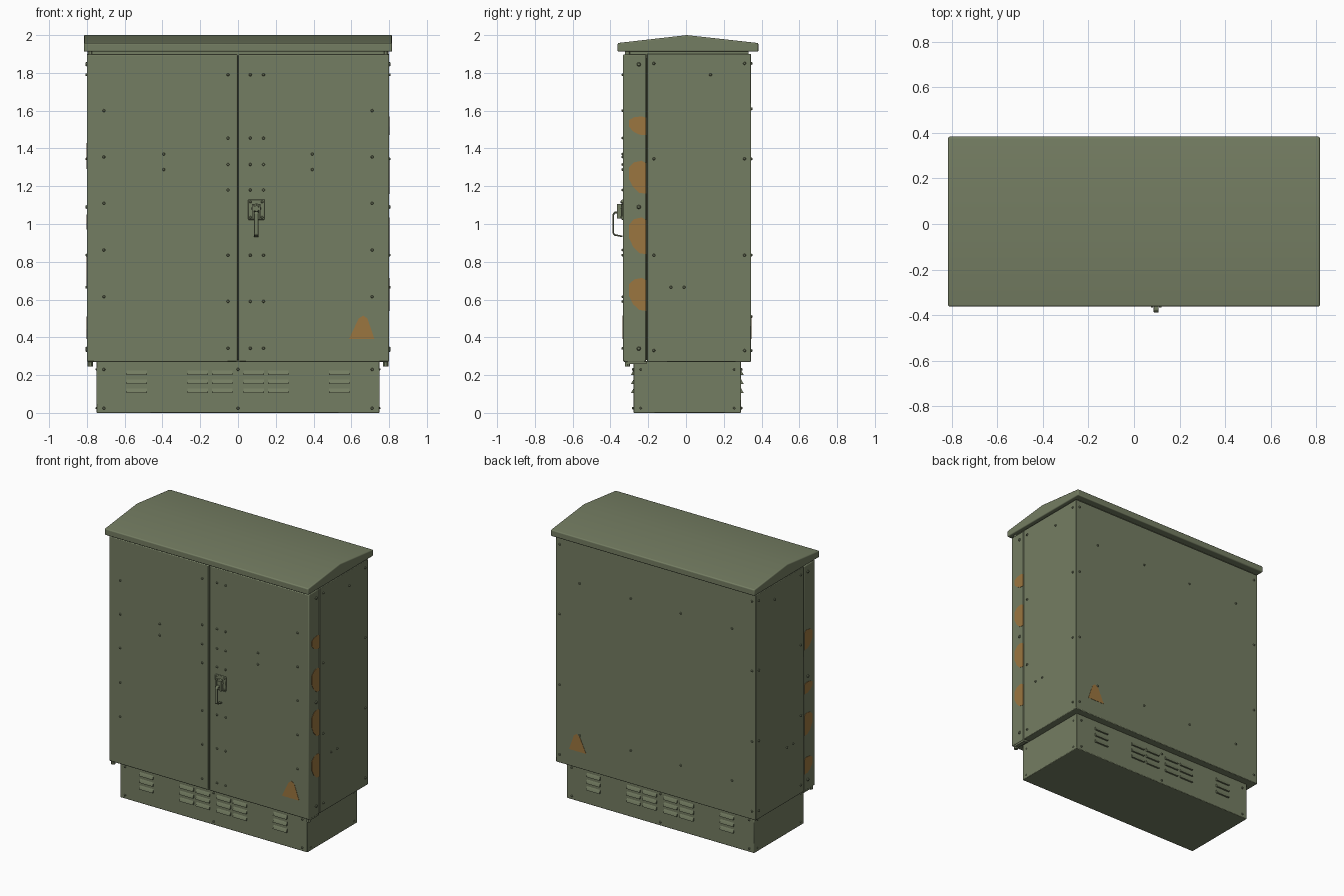
import bpy, bmesh, math
from mathutils import Vector, Matrix

if "Cube" in bpy.data.objects:
    bpy.data.objects.remove(bpy.data.objects["Cube"])

def material(name, rgb):
    m = bpy.data.materials.new(name)
    m.diffuse_color = (*rgb, 1)
    m.use_nodes = True
    m.node_tree.nodes["Principled BSDF"].inputs["Base Color"].default_value = m.diffuse_color
    return m

GREEN = material("olive_green", (0.175, 0.205, 0.122))
ORANGE = material("worn_orange", (0.33, 0.18, 0.05))
DARK = material("dark_seam", (0.05, 0.06, 0.035))

def finish(name, bm, mat, bevel=0.0, segs=2):
    bmesh.ops.recalc_face_normals(bm, faces=bm.faces)
    me = bpy.data.meshes.new(name)
    bm.to_mesh(me)
    bm.free()
    ob = bpy.data.objects.new(name, me)
    bpy.context.collection.objects.link(ob)
    me.materials.append(mat)
    if bevel:
        b = ob.modifiers.new("bevel", 'BEVEL')
        b.width, b.segments, b.limit_method = bevel, segs, 'ANGLE'
    return ob

def add_box(bm, lo, hi):
    lo, hi = Vector(lo), Vector(hi)
    bmesh.ops.create_cube(bm, size=1, matrix=Matrix.Translation((lo + hi) / 2)
                          @ Matrix.Diagonal((*(hi - lo), 1)))

def box(name, lo, hi, mat=GREEN, bevel=0.0):
    bm = bmesh.new()
    add_box(bm, lo, hi)
    return finish(name, bm, mat, bevel)

def add_prism(bm, pts, vec):
    """Extrude a closed polygon of 3D points along vec."""
    f = bm.faces.new([bm.verts.new(p) for p in pts])
    r = bmesh.ops.extrude_face_region(bm, geom=[f])
    bmesh.ops.translate(bm, vec=vec,
                        verts=[v for v in r['geom'] if isinstance(v, bmesh.types.BMVert)])

def add_stud(bm, pos, normal, r=0.008, h=0.008):
    """Low domed bolt head standing on a surface."""
    n = Vector(normal)
    m = (Matrix.Translation(Vector(pos) + n * h / 2)
         @ n.to_track_quat('Z', 'Y').to_matrix().to_4x4())
    bmesh.ops.create_cone(bm, cap_ends=True, segments=8, radius1=r, radius2=r * 0.6,
                          depth=h, matrix=m)

# cabinet body, plinth and neck below the roof
box("cabinet_body", (-0.80, -0.207, 0.27), (0.80, 0.345, 1.90), bevel=0.004)
box("plinth", (-0.75, -0.278, 0), (0.75, 0.292, 0.275), bevel=0.004)
box("roof_neck", (-0.785, -0.32, 1.88), (0.785, 0.33, 1.92))
box("door_seal", (-0.78, -0.325, 0.28), (0.78, -0.2, 1.89), DARK)

# two doors
for s, name in ((-1, "left_door"), (1, "right_door")):
    a, b = sorted((s * 0.003, s * 0.80))
    box(name, (a, -0.333, 0.27), (b, -0.211, 1.898), bevel=0.006)

# gabled roof
bm = bmesh.new()
prof = [(-0.362, 1.912), (0.383, 1.912), (0.383, 1.958), (0.005, 2.0), (-0.362, 1.958)]
add_prism(bm, [(-0.816, y, z) for y, z in prof], (1.632, 0, 0))
finish("roof", bm, GREEN, 0.007, 3)

# hinge pins under and above the doors
bm = bmesh.new()
for s in (-1, 1):
    for z in (0.26, 1.9):
        bmesh.ops.create_cone(bm, cap_ends=True, segments=12, radius1=0.014, radius2=0.014,
                              depth=0.03, matrix=Matrix.Translation((s * 0.782, -0.31, z)))
    add_box(bm, (s * 0.782 - 0.014, -0.31, 0.258), (s * 0.782 + 0.014, -0.21, 0.272))
finish("hinge_pins", bm, GREEN)

# ventilation louvres on plinth front and back
bm = bmesh.new()
for y, d in ((-0.278, -1), (0.292, 1)):
    for s in (-1, 1):
        for cx in (0.083, 0.213, 0.535):
            for z in (0.20, 0.152, 0.104):
                x0 = s * cx - 0.054
                add_prism(bm, [(x0, y - d * 0.003, z + 0.03), (x0, y + d * 0.012, z + 0.004),
                               (x0, y + d * 0.012, z), (x0, y - d * 0.003, z)], (0.108, 0, 0))
finish("plinth_louvres", bm, GREEN)

# bolts on doors
bm = bmesh.new()
front = [(s * 0.71, z) for s in (-1, 1) for z in (1.60, 1.355, 1.11, 0.862, 0.615)]
front += [(s * 0.393, z) for s in (-1, 1) for z in (1.37, 1.288)]
front += [(x, z) for x in (-0.053, 0.065, 0.135)
          for z in (1.79, 1.455, 1.315, 1.18, 0.835, 0.59, 0.342)]
for x, z in front:
    add_stud(bm, (x, -0.333, z), (0, -1, 0))
for s in (-1, 1):
    for z in (1.845, 1.09, 0.34):
        add_stud(bm, (s * 0.80, -0.25, z), (s, 0, 0), 0.011)
finish("door_bolts", bm, GREEN)

# bolts on sides and back of the body
bm = bmesh.new()
side = [(y, z) for y in (-0.17, 0.31) for z in (1.85, 1.345, 0.835, 0.33)]
side += [(0.13, 1.79), (-0.08, 0.665), (-0.01, 0.665)]
for s in (-1, 1):
    for y, z in side:
        add_stud(bm, (s * 0.80, y, z), (s, 0, 0))
    for z in (1.85, 1.345, 0.835, 0.33):
        add_stud(bm, (s * 0.77, 0.345, z), (0, 1, 0))
    for x in (0.2, 0.61):
        for z in (1.61, 0.51):
            add_stud(bm, (s * x, 0.345, z), (0, 1, 0))
finish("body_bolts", bm, GREEN)

# bolts on the plinth
bm = bmesh.new()
for z in (0.23, 0.025):
    for x in (-0.71, 0, 0.71):
        add_stud(bm, (x, -0.278, z), (0, -1, 0))
        add_stud(bm, (x, 0.292, z), (0, 1, 0))
    for s in (-1, 1):
        for y in (-0.24, 0.255):
            add_stud(bm, (s * 0.75, y, z), (s, 0, 0), 0.006, 0.004)
finish("plinth_bolts", bm, GREEN)

# door lock: plate, corner bolts, boss and swing lever
HX = 0.097
box("lock_plate", (HX - 0.043, -0.341, 1.022), (HX + 0.043, -0.331, 1.13), bevel=0.004)
bm = bmesh.new()
for dx in (-0.031, 0.031):
    for z in (1.035, 1.117):
        add_stud(bm, (HX + dx, -0.341, z), (0, -1, 0), 0.007, 0.006)
add_stud(bm, (HX, -0.341, 1.082), (0, -1, 0), 0.026, 0.02)
for dx in (-0.018, 0.018):
    add_box(bm, (HX + dx - 0.005, -0.366, 1.03), (HX + dx + 0.005, -0.338, 1.105))
finish("lock_fittings", bm, GREEN)

bm = bmesh.new()
path = [(-0.340, 1.064), (-0.378, 1.066), (-0.388, 1.055), (-0.388, 0.947), (-0.380, 0.938),
        (-0.335, 0.930), (-0.335, 0.938), (-0.376, 0.946), (-0.380, 0.952), (-0.380, 1.05),
        (-0.374, 1.056), (-0.340, 1.054)]
add_prism(bm, [(HX - 0.011, y, z) for y, z in path], (0.022, 0, 0))
finish("lock_lever", bm, GREEN, 0.002, 1)

# worn paint patches on the door edges: outline in (depth, height) of each patch's span
blob = [(0, 0.45), (0.25, 0.2), (0.6, 0.03), (1, 0), (1, 0.93), (0.75, 1), (0.3, 0.95), (0, 0.8)]
spans = {1: ((1.47, 1.57), (1.16, 1.335), (0.84, 1.035), (0.54, 0.715)),
         -1: ((1.29, 1.43), (0.97, 1.05), (0.67, 0.83), (0.39, 0.51))}
bm = bmesh.new()
for s, rows in spans.items():
    for lo, hi in rows:
        add_prism(bm, [(s * 0.799, -0.302 + 0.09 * u, lo + (hi - lo) * v) for u, v in blob],
                  (s * 0.003, 0, 0))
finish("edge_paint_patches", bm, ORANGE)

# plain paint patch low on the front and back
tri = [(-0.068, 0.39), (0.068, 0.39), (0.03, 0.50), (0.008, 0.515), (-0.016, 0.50)]
bm = bmesh.new()
for y, d in ((-0.332, -1), (0.344, 1)):
    add_prism(bm, [(0.655 + x if d < 0 else 0.625 + x, y, z) for x, z in tri], (0, d * 0.003, 0))
finish("face_paint_patches", bm, ORANGE)

# smooth only shallow angles
bpy.ops.object.select_all(action='SELECT')
bpy.context.view_layer.objects.active = bpy.context.selected_objects[0]
bpy.ops.object.shade_smooth_by_angle(angle=math.radians(30))
